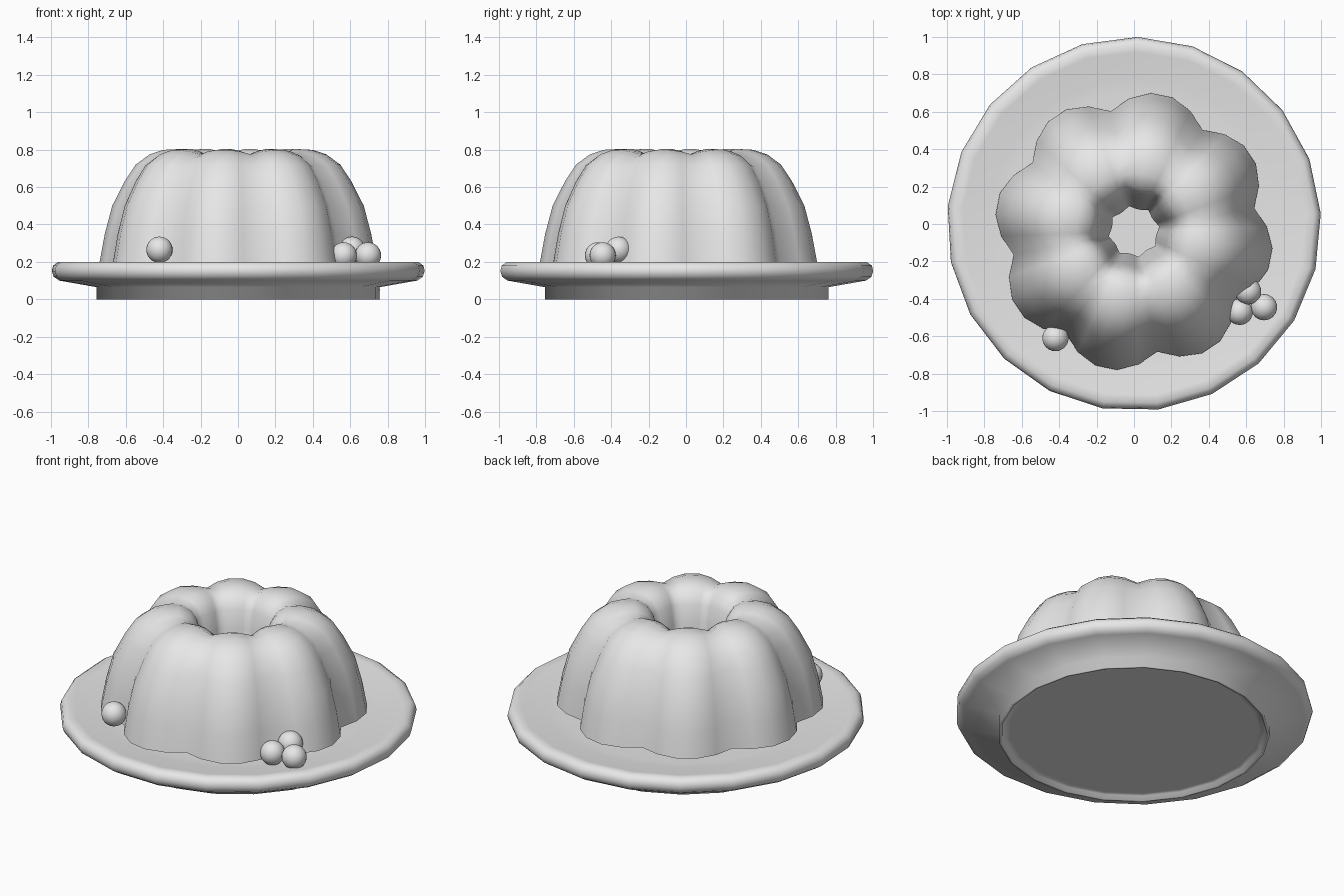
import bpy
import bmesh
from math import sin, cos, radians, pi

cube = bpy.data.objects.get("Cube")
if cube:
    bpy.data.objects.remove(cube, do_unlink=True)

# One plain grey for every part
grey = bpy.data.materials.new("light_grey")
grey.use_nodes = True
COLOUR = (0.8, 0.8, 0.8, 1)
grey.diffuse_color = COLOUR
bsdf = next(n for n in grey.node_tree.nodes if n.type == "BSDF_PRINCIPLED")
bsdf.inputs["Base Color"].default_value = COLOUR


def finish(bm, name, location):
    mesh = bpy.data.meshes.new(name)
    bm.to_mesh(mesh)
    bm.free()
    mesh.materials.append(grey)
    for face in mesh.polygons:
        face.use_smooth = True
    obj = bpy.data.objects.new(name, mesh)
    obj.location = location
    bpy.context.collection.objects.link(obj)
    return obj


def lathe(name, rows, sides, start, point, location=(0, 0, 0), cap=False):
    """Spin rows around z; point(row, angle) gives radius and height."""
    bm = bmesh.new()
    rings = []
    for row in rows:
        ring = []
        for j in range(sides):
            a = start + 2 * pi * j / sides
            r, z = point(row, a)
            ring.append(bm.verts.new((r * cos(a), r * sin(a), z)))
        rings.append(ring)
    for low, high in zip(rings, rings[1:]):
        for j in range(sides):
            k = (j + 1) % sides
            bm.faces.new((low[j], low[k], high[k], high[j]))
    if cap:
        bm.faces.new(rings[0][::-1])
    return finish(bm, name, location)


# Plate: recessed base, foot ring, flared underside, rounded rim, shallow dish
plate_profile = [
    (0.70, 0.025), (0.735, 0.025), (0.745, 0), (0.76, 0), (0.76, 0.065),
    (0.96, 0.10), (0.99, 0.12), (1.0, 0.15), (0.993, 0.18), (0.965, 0.2),
    (0.92, 0.195), (0.78, 0.175), (0.70, 0.17), (0.22, 0.17),
]
lathe("plate", plate_profile, 21, radians(88.9), lambda row, a: row, cap=True)

# Fluted ring cake: height, valley radius, lobe radius, dip in the valleys
LOBE = radians(-11.5)
cake_profile = [
    (0.20, 0.655, 0.75, 0), (0.35, 0.63, 0.722, 0), (0.50, 0.59, 0.682, 0),
    (0.63, 0.535, 0.615, 0), (0.72, 0.485, 0.555, 0.01),
    (0.775, 0.42, 0.48, 0.02), (0.80, 0.36, 0.405, 0.025),
    (0.805, 0.305, 0.31, 0.03), (0.775, 0.255, 0.24, 0.025),
    (0.71, 0.225, 0.20, 0.01), (0.60, 0.20, 0.178, 0),
    (0.40, 0.17, 0.15, 0), (0.20, 0.138, 0.12, 0),
]


def flute(row, a):
    z, valley, lobe, dip = row
    f = abs(cos(4 * (a - LOBE)))
    return valley + (lobe - valley) * f, z - dip * (1 - f)


lathe("cake", cake_profile, 40, LOBE + radians(22.5), flute, (0, -0.04, 0))

# Berries on the plate
berries = {
    "berry_single": (-0.42, -0.61, 0.265),
    "berry_inner": (0.565, -0.47, 0.235),
    "berry_outer": (0.695, -0.445, 0.235),
    "berry_rear": (0.61, -0.36, 0.265),
}
for name, place in berries.items():
    bm = bmesh.new()
    bmesh.ops.create_uvsphere(bm, u_segments=24, v_segments=16, radius=0.07)
    finish(bm, name, place)
